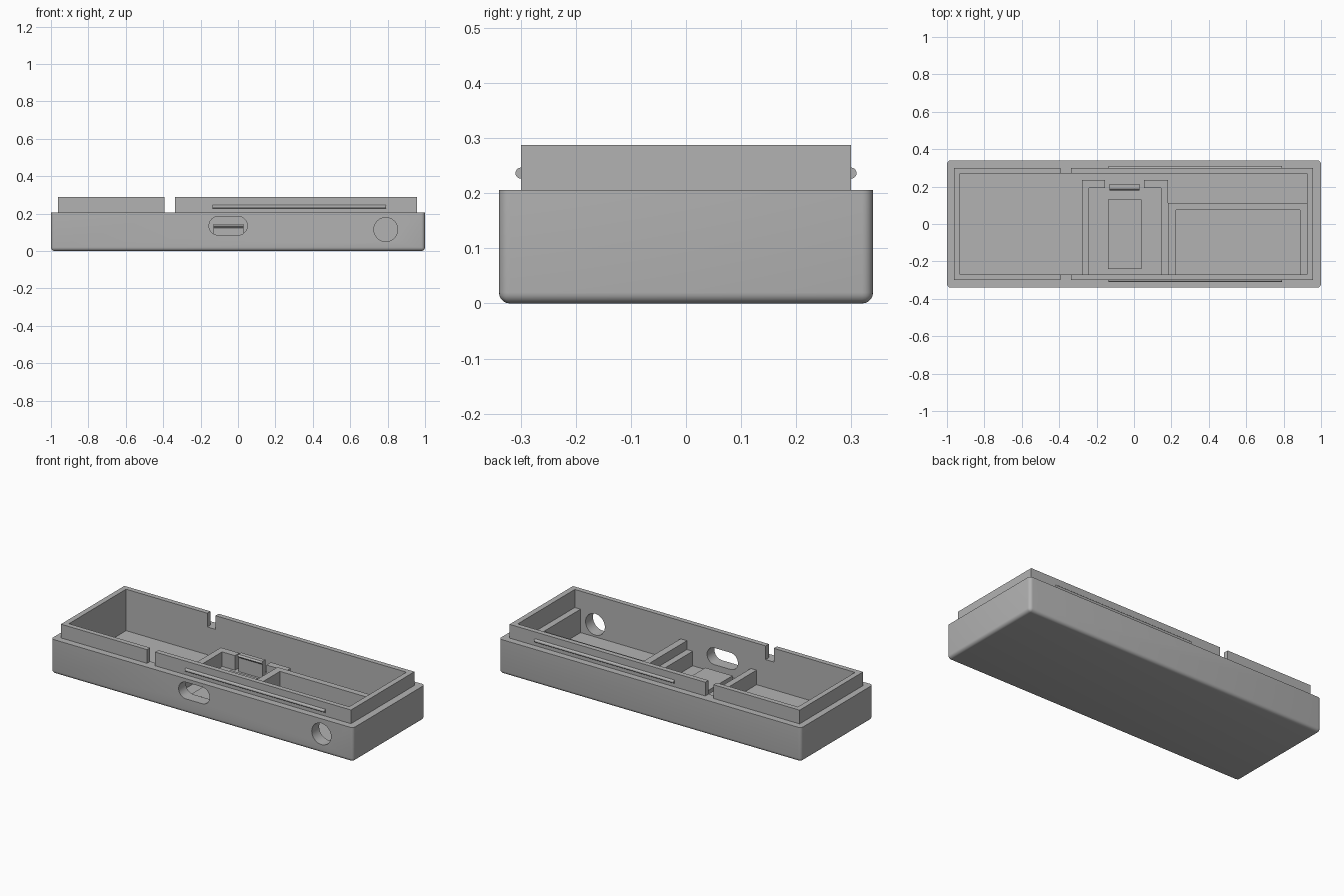
import bpy, bmesh, math
from mathutils import Matrix, Vector

if "Cube" in bpy.data.objects:
    bpy.data.objects.remove(bpy.data.objects["Cube"])

grey = bpy.data.materials.new("grey plastic")
grey.diffuse_color = (0.45, 0.45, 0.45, 1)
grey.use_nodes = True
grey.node_tree.nodes["Principled BSDF"].inputs["Base Color"].default_value = grey.diffuse_color


def finish(name, bm):
    mesh = bpy.data.meshes.new(name)
    bmesh.ops.recalc_face_normals(bm, faces=bm.faces)
    bm.to_mesh(mesh)
    bm.free()
    mesh.materials.append(grey)
    ob = bpy.data.objects.new(name, mesh)
    bpy.context.collection.objects.link(ob)
    return ob


def add_box(bm, x0, x1, y0, y1, z0, z1):
    size = Matrix.Diagonal((x1 - x0, y1 - y0, z1 - z0, 1))
    mid = Matrix.Translation(((x0 + x1) / 2, (y0 + y1) / 2, (z0 + z1) / 2))
    return bmesh.ops.create_cube(bm, size=1, matrix=mid @ size)


def box(name, *spans):
    bm = bmesh.new()
    add_box(bm, *spans)
    return finish(name, bm)


def prism(name, outline, axis, start, end):
    """Extrude a 2D outline along x (outline is y,z) or y (outline is x,z)."""
    bm = bmesh.new()
    place = (lambda a, b: (start, a, b)) if axis == 'x' else (lambda a, b: (a, start, b))
    face = bm.faces.new([bm.verts.new(place(a, b)) for a, b in outline])
    ext = bmesh.ops.extrude_face_region(bm, geom=[face])
    shift = Vector((end - start, 0, 0)) if axis == 'x' else Vector((0, end - start, 0))
    bmesh.ops.translate(bm, vec=shift, verts=[v for v in ext["geom"] if isinstance(v, bmesh.types.BMVert)])
    return finish(name, bm)


def arc(cx, cz, r, a0, a1, n):
    return [(cx + r * math.cos(math.radians(a0 + (a1 - a0) * i / n)),
             cz + r * math.sin(math.radians(a0 + (a1 - a0) * i / n))) for i in range(n + 1)]


def combine(target, tool, operation):
    mod = target.modifiers.new(operation.lower(), 'BOOLEAN')
    mod.object, mod.operation, mod.solver = tool, operation, 'EXACT'
    bpy.context.view_layer.objects.active = target
    bpy.ops.object.modifier_apply(modifier=mod.name)
    bpy.data.objects.remove(tool)


# Case: box with rounded bottom and upright edges
bm = bmesh.new()
add_box(bm, -1, 1, -0.34, 0.34, 0, 0.206)
edges = [e for e in bm.edges if min(v.co.z for v in e.verts) < 0.1]
bmesh.ops.bevel(bm, geom=edges, offset=0.02, segments=5, profile=0.5, affect='EDGES')
case = finish("case", bm)

# Raised lip, hollow inside and notches through the lip
combine(case, box("lip", -0.962, 0.958, -0.3, 0.3, 0.1, 0.288), 'UNION')
combine(case, box("cavity", -0.93, 0.925, -0.27, 0.27, 0.04, 0.4), 'DIFFERENCE')
combine(case, box("notch", -0.392, -0.338, -0.4, 0.4, 0.206, 0.4), 'DIFFERENCE')

# Front openings: rounded slot and round hole
slot = arc(0, 0.135, 0.05, -90, 90, 16) + arc(-0.105, 0.135, 0.05, 90, 270, 16)
combine(case, prism("slot", slot, 'y', -0.4, -0.2), 'DIFFERENCE')
combine(case, prism("hole", arc(0.79, 0.115, 0.064, 0, 348.75, 31), 'y', -0.4, -0.2), 'DIFFERENCE')
bpy.ops.object.select_all(action='DESELECT')
case.select_set(True)
bpy.context.view_layer.objects.active = case
bpy.ops.object.shade_smooth_by_angle(angle=math.radians(30))

# Snap ridges along both sides of the lip
for side, label in ((-1, "front"), (1, "back")):
    outline = [(side * (0.3 + a), b) for a, b in arc(0, 0.237, 0.01, -90, 90, 10)]
    prism(label + "_snap_ridge", outline, 'x', -0.135, 0.79)

# Board holder: two side walls with inward tabs
F = 0.035
box("holder_left_wall", -0.278, -0.24, -0.272, 0.235, F, 0.127)
box("holder_left_tab", -0.24, -0.155, 0.193, 0.235, F, 0.127)
box("holder_right_wall", 0.145, 0.183, -0.272, 0.235, F, 0.127)
box("holder_right_tab", 0.053, 0.145, 0.193, 0.235, F, 0.127)

# Board support pad and snap clip
box("support_pad", -0.14, 0.04, -0.24, 0.13, F, 0.068)
clip = [(0.19, F), (0.215, F), (0.215, 0.144), (0.188, 0.144), (0.18, 0.135), (0.19, 0.124)]
prism("snap_clip", clip, 'x', -0.13, 0.03)

# Battery frame: taller walls on three sides
box("frame_left_wall", 0.183, 0.225, -0.272, 0.112, F, 0.18)
box("frame_right_wall", 0.887, 0.927, -0.272, 0.112, F, 0.18)
box("frame_back_wall", 0.225, 0.887, 0.075, 0.112, F, 0.18)
